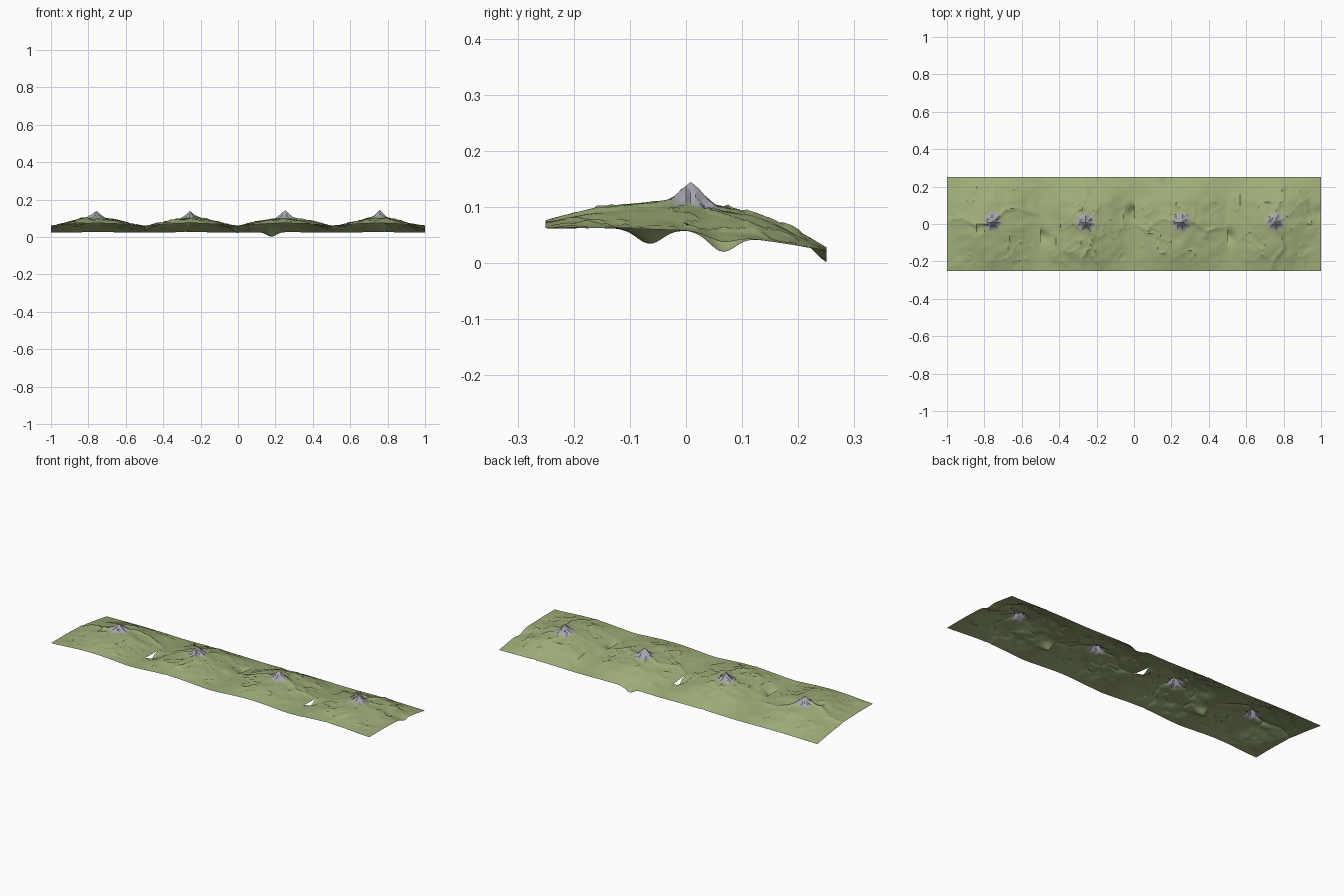
import bpy, bmesh, math
from mathutils import Vector, noise

if "Cube" in bpy.data.objects:
    bpy.data.objects.remove(bpy.data.objects["Cube"])

N = 60          # grid cells along each square tile
S = 0.5         # tile size


def material(name, color):
    m = bpy.data.materials.new(name)
    m.diffuse_color = color
    m.use_nodes = True
    m.node_tree.nodes["Principled BSDF"].inputs["Base Color"].default_value = m.diffuse_color
    return m


GRASS = material("grass", (0.34, 0.42, 0.19, 1))
ROCK = material("rock", (0.38, 0.37, 0.42, 1))


def interp(pts, t):
    for (a, va), (b, vb) in zip(pts, pts[1:]):
        if t <= b:
            k = (t - a) / (b - a)
            k = max(0, min(1, k))
            return va + (vb - va) * k
    return pts[-1][1]


def bump(t, c, w):
    return math.exp(-((t - c) / w) ** 2)


# Height along the tile borders, and how far the middle rises above it
BORDER = [(-.25, .062), (-.12, .062), (0, .058), (.12, .043), (.25, .023)]
ARCH = [(-.25, .012), (-.15, .032), (0, .046), (.12, .042), (.18, .026), (.25, .003)]


def path_distance(p, path):
    best = 9
    for a, b in zip(path, path[1:]):
        a, b = Vector(a), Vector(b)
        d = b - a
        k = max(0, min(1, (p - a).dot(d) / d.length_squared))
        best = min(best, (p - a - d * k).length)
    return best


def height(x, y, tile):
    """Ground height at local tile coordinates; second value is the rock rim test."""
    u = math.cos(math.pi * x / S) ** 2
    z = interp(BORDER, y) + interp(ARCH, y) * u ** 0.75
    # rolling ground, fading out at the tile rim
    fade = min(1, (0.25 - max(abs(x), abs(y))) / 0.06)
    q = Vector((x * 9 + tile["seed"] * 7.3, y * 9, tile["seed"] * 3.1))
    z += fade * (0.007 * noise.noise(q) + 0.004 * noise.noise(q * 2.3))
    # small eroded scarps
    n = noise.noise(q * 1.5 + Vector((5, 9, 2)))
    z += fade * 0.005 * max(0, 1 - abs(n - 0.25) / 0.06)
    # winding stone ridges
    d = path_distance(Vector((x, y)), tile["ridge"])
    z += 0.007 * math.exp(-(d / 0.011) ** 2) * (0.35 + 0.65 * fade)
    # dips at the rim
    for cx, cy, depth in tile["dips"]:
        z -= depth * bump(x, cx, .035) * bump(y, cy, .032)
    # spiky summit
    dx, dy = x - tile["peak"][0], y - tile["peak"][1]
    r = math.hypot(dx, dy)
    ang = math.atan2(dy, dx)
    rim = 0.044 + 0.011 * math.cos(7 * ang + tile["seed"])
    t = max(0, 1 - r / rim)
    z += 0.031 * t ** 1.3
    return z, r < rim


TILES = [
    dict(seed=1, peak=(-.005, .012), dips=[],
         ridge=[(-.25, .015), (-.17, .035), (-.1, -.005), (0, .015), (.06, .075), (.13, .09), (.19, .065), (.25, .05)]),
    dict(seed=2, peak=(-.008, .01), dips=[(-.25, -.065, .026), (.25, .065, .03)],
         ridge=[(-.03, .25), (0, .17), (-.03, .11), (-.01, .02), (.03, -.07), (.01, -.14), (-.03, -.18), (-.02, -.25)]),
    dict(seed=3, peak=(.002, .01), dips=[(-.07, .25, .024)],
         ridge=[(-.25, .0), (-.18, -.03), (-.11, .03), (0, .01), (.08, .01), (.14, -.04), (.19, -.02), (.25, -.015)]),
    dict(seed=4, peak=(.005, .012), dips=[(-.25, -.065, .026), (.25, .065, .012)],
         ridge=[(.03, .25), (.05, .15), (.01, .08), (.005, .01), (.04, -.06), (.05, -.13), (.0, -.19), (-.02, -.25)]),
]


def ground_tile(index, tile):
    bm = bmesh.new()
    rows, rocky = [], {}
    for j in range(N + 1):
        row = []
        for i in range(N + 1):
            x, y = (i / N - .5) * S, (j / N - .5) * S
            z, rock = height(x, y, tile)
            v = bm.verts.new((x, y, max(z, 0)))
            rocky[v] = rock
            row.append(v)
        rows.append(row)
    for j in range(N):
        for i in range(N):
            f = bm.faces.new((rows[j][i], rows[j][i + 1], rows[j + 1][i + 1], rows[j + 1][i]))
            f.material_index = int(sum(rocky[v] for v in f.verts) >= 2)
    me = bpy.data.meshes.new("mountain_tile")
    bm.to_mesh(me)
    bm.free()
    me.materials.append(GRASS)
    me.materials.append(ROCK)
    ob = bpy.data.objects.new("mountain_tile_%d" % (index + 1), me)
    ob.location.x = -0.75 + S * index
    bpy.context.collection.objects.link(ob)
    bpy.ops.object.select_all(action='DESELECT')
    ob.select_set(True)
    bpy.context.view_layer.objects.active = ob
    bpy.ops.object.shade_smooth_by_angle(angle=math.radians(30))


# Row of four sloping mountain tiles
for k, t in enumerate(TILES):
    ground_tile(k, t)
